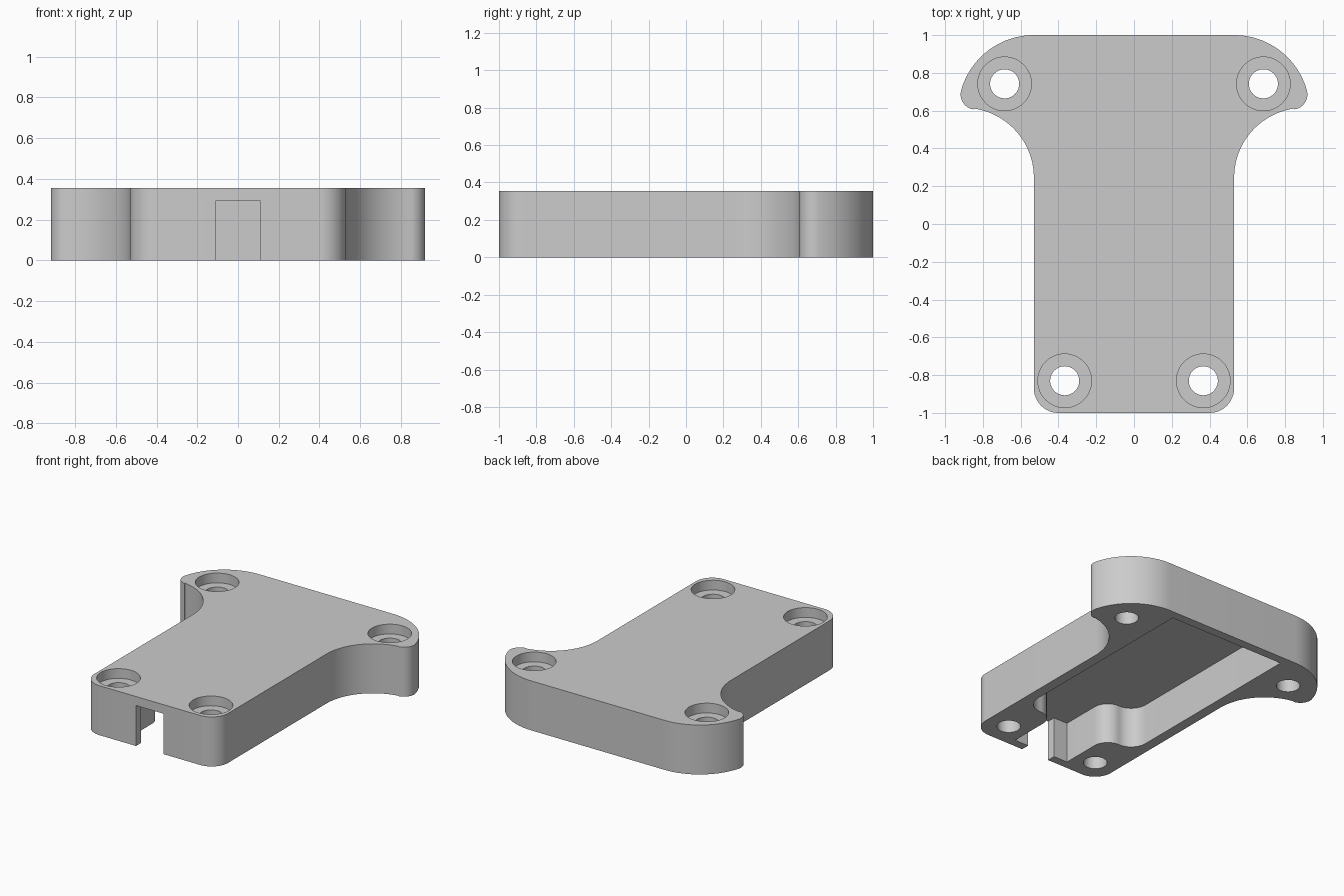
import bpy, bmesh
from math import cos, sin, radians, pi

cube = bpy.data.objects.get("Cube")
if cube:
    bpy.data.objects.remove(cube, do_unlink=True)

HEIGHT = 0.355
CEILING = 0.29

grey = bpy.data.materials.new("plain grey")
grey.use_nodes = True
colour = (0.6, 0.6, 0.6, 1)
grey.diffuse_color = colour
grey.node_tree.nodes["Principled BSDF"].inputs["Base Color"].default_value = colour


def arc(cx, cy, r, start, end, steps=20):
    angles = [radians(start + (end - start) * i / steps) for i in range(steps + 1)]
    return [(cx + r * cos(a), cy + r * sin(a)) for a in angles]


def mirrored(half):
    return half + [(-x, y) for x, y in reversed(half)]


def prism(name, outline, bottom, top):
    bm = bmesh.new()
    face = bm.faces.new([bm.verts.new((x, y, bottom)) for x, y in outline])
    raised = bmesh.ops.extrude_face_region(bm, geom=[face])["geom"]
    verts = [v for v in raised if isinstance(v, bmesh.types.BMVert)]
    bmesh.ops.translate(bm, vec=(0, 0, top - bottom), verts=verts)
    bmesh.ops.recalc_face_normals(bm, faces=bm.faces)
    mesh = bpy.data.meshes.new(name)
    bm.to_mesh(mesh)
    bm.free()
    mesh.materials.append(grey)
    obj = bpy.data.objects.new(name, mesh)
    bpy.context.collection.objects.link(obj)
    return obj


def cut(target, cutter):
    mod = target.modifiers.new("cut", "BOOLEAN")
    mod.operation = "DIFFERENCE"
    mod.solver = "EXACT"
    mod.object = cutter
    bpy.context.view_layer.objects.active = target
    bpy.ops.object.modifier_apply(modifier=mod.name)
    bpy.data.objects.remove(cutter, do_unlink=True)


# T-shaped cover: rounded ears at the back, straight stem to the front
half = (arc(0.53, 0.6, 0.4, 90, 15.7)
        + arc(0.838, 0.686, 0.08, 15.7, -82)[1:]
        + arc(0.9, 0.245, 0.37, 98, 180)
        + arc(0.40, -0.87, 0.13, 0, -90, 12))
cover = prism("mounting_cover", mirrored(half), 0, HEIGHT)

# Hollow underside, narrowing between the front screw bosses and out to a slot
hollow = ([(0.457, 0.936)]
          + arc(0.337, -0.43, 0.12, 0, -90, 12)
          + arc(0.33, -0.66, 0.11, 90, 180, 12)
          + [(0.22, -0.94), (0.11, -0.94), (0.11, -1.1)])
cut(cover, prism("hollow_cutter", mirrored(hollow), -0.1, CEILING))

# Counterbored screw holes
for x, y in [(0.685, 0.742), (0.367, -0.83)]:
    for side in (-1, 1):
        shaft = arc(side * x, y, 0.077, 0, 360, 40)[:-1]
        recess = arc(side * x, y, 0.142, 0, 360, 48)[:-1]
        cut(cover, prism("hole_cutter", shaft, -0.1, HEIGHT + 0.1))
        cut(cover, prism("recess_cutter", recess, HEIGHT - 0.07, HEIGHT + 0.1))

# Smooth curved walls, crisp edges
bpy.ops.object.select_all(action="DESELECT")
cover.select_set(True)
bpy.context.view_layer.objects.active = cover
bpy.ops.object.shade_smooth_by_angle(angle=pi / 6)
